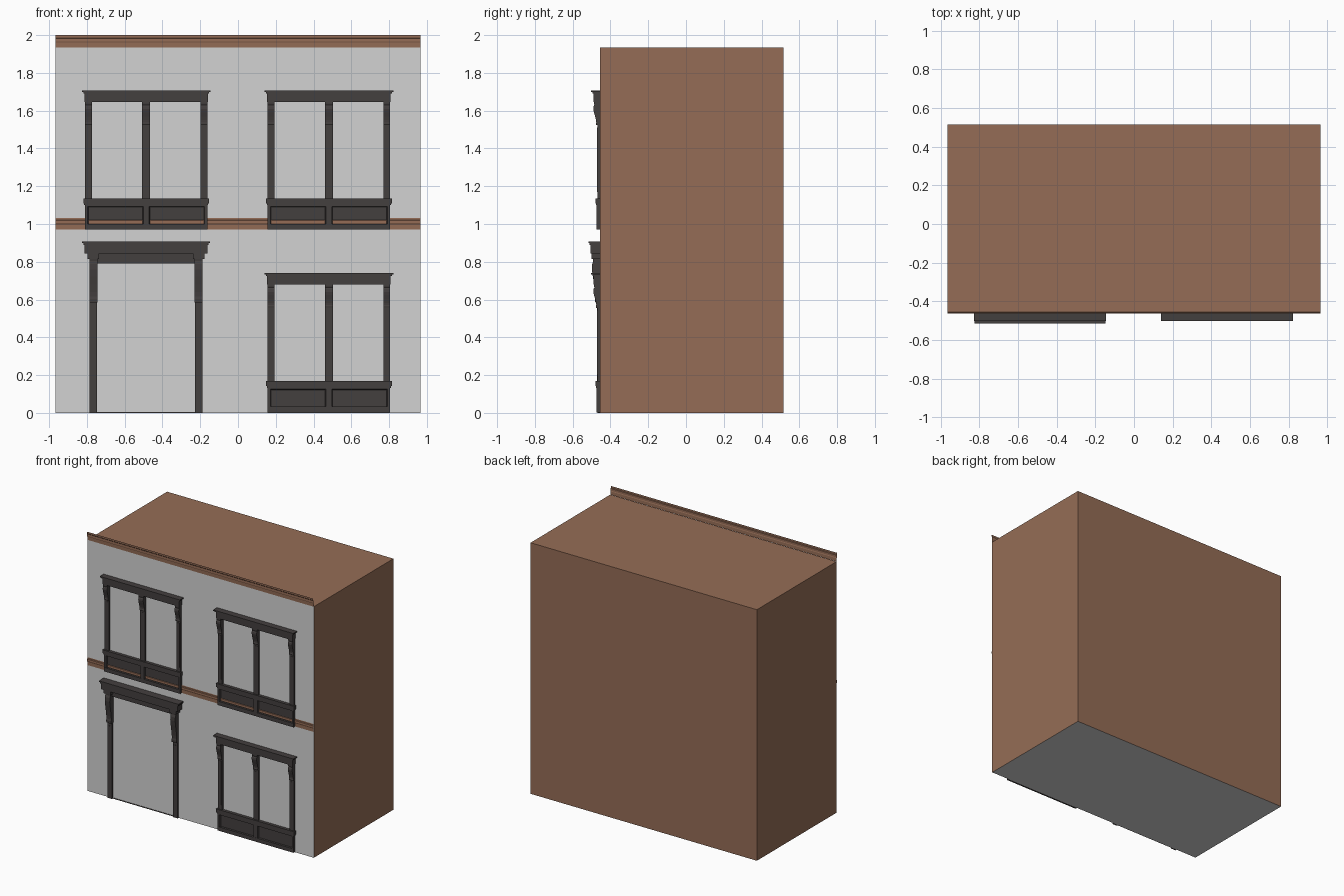
import bpy, bmesh

if "Cube" in bpy.data.objects:
    bpy.data.objects.remove(bpy.data.objects["Cube"])

WALL = -0.455  # y of the facade plane


def material(name, rgb):
    m = bpy.data.materials.new(name)
    m.diffuse_color = (*rgb, 1)
    m.use_nodes = True
    m.node_tree.nodes["Principled BSDF"].inputs["Base Color"].default_value = m.diffuse_color
    return m


GREY = material("facade grey", (0.65, 0.65, 0.65))
BROWN = material("brick brown", (0.30, 0.152, 0.093))
DARK = material("dark trim", (0.057, 0.050, 0.049))


def finish(bm, name, *mats):
    me = bpy.data.meshes.new(name)
    bm.to_mesh(me)
    bm.free()
    for m in mats:
        me.materials.append(m)
    ob = bpy.data.objects.new(name, me)
    bpy.context.collection.objects.link(ob)
    return ob


def add_box(bm, x0, x1, y0, y1, z0, z1):
    verts = bmesh.ops.create_cube(bm, size=1)["verts"]
    for v in verts:
        v.co = ((x0 + x1) / 2 + v.co.x * (x1 - x0),
                (y0 + y1) / 2 + v.co.y * (y1 - y0),
                (z0 + z1) / 2 + v.co.z * (z1 - z0))
    return verts


def boxes(name, specs):
    # stack of wall-mounted blocks: x0, x1, front y, z0, z1
    bm = bmesh.new()
    for x0, x1, y, z0, z1 in specs:
        add_box(bm, x0, x1, y, WALL, z0, z1)
    return finish(bm, name, DARK)


def strip(name, profile, x0, x1, mat, closed):
    # extrude a (y, z) profile along x; open profiles stay as bare sheets
    bm = bmesh.new()
    a = [bm.verts.new((x0, y, z)) for y, z in profile]
    b = [bm.verts.new((x1, y, z)) for y, z in profile]
    n = len(profile)
    for i in range(n if closed else n - 1):
        j = (i + 1) % n
        bm.faces.new((a[i], b[i], b[j], a[j]))
    if closed:
        bm.faces.new(a)
        bm.faces.new(b[::-1])
        bmesh.ops.recalc_face_normals(bm, faces=bm.faces[:])
    return finish(bm, name, mat)


# Building block: grey front and underside, brown elsewhere
bm = bmesh.new()
add_box(bm, -0.965, 0.965, WALL, 0.515, 0, 1.935)
bm.normal_update()
for f in bm.faces:
    f.material_index = 0 if f.normal.y < -0.5 or f.normal.z < -0.5 else 1
finish(bm, "building_block", GREY, BROWN)

# Roof cornice and string course
strip("roof_cornice",
      [(-0.456, 1.935), (-0.457, 1.96), (-0.459, 1.965), (-0.459, 1.982),
       (-0.462, 1.986), (-0.462, 2.0)], -0.965, 0.965, BROWN, False)
strip("string_course",
      [(-0.456, 0.97), (-0.457, 0.995), (-0.459, 1.0), (-0.461, 1.004),
       (-0.461, 1.018), (-0.4575, 1.022), (-0.4575, 1.032)],
      -0.965, 0.965, BROWN, False)

# Scroll bracket profile: (projection from wall, drop below its top)
SCROLL = [(0.0, 0.0), (0.032, 0.0), (0.032, 0.012), (0.030, 0.02),
          (0.035, 0.028), (0.036, 0.042), (0.032, 0.06), (0.026, 0.08),
          (0.021, 0.10), (0.020, 0.112), (0.022, 0.118), (0.021, 0.127),
          (0.0, 0.127)]


def bracket(name, xc, w, top, depth=1.0, drop=1.0):
    prof = [(WALL - p * depth, top - d * drop) for p, d in SCROLL]
    strip(name, prof, xc - w / 2, xc + w / 2, DARK, True)


def window(tag, cx, z):
    # panelled base: two boxes with recessed fronts, plus a plinth rail
    bm = bmesh.new()
    for x0, x1 in ((cx - 0.325, cx), (cx, cx + 0.325)):
        vs = add_box(bm, x0, x1, -0.474, WALL, z + 0.01, z + 0.115 + 0.024)
        bm.normal_update()
        front = [f for f in {f for v in vs for f in v.link_faces}
                 if f.normal.y < -0.5]
        bmesh.ops.inset_region(bm, faces=front, thickness=0.022)
        bmesh.ops.inset_region(bm, faces=front, thickness=0.006, depth=-0.0155)
    add_box(bm, cx - 0.325, cx + 0.325, -0.475, WALL, z, z + 0.03)
    finish(bm, tag + "_base", DARK)
    # sill
    boxes(tag + "_sill", [(cx - 0.333, cx + 0.333, -0.479, z + 0.139, z + 0.165),
                          (cx - 0.328, cx + 0.328, -0.476, z + 0.130, z + 0.139)])
    # posts with scroll brackets
    for side, dx, w in (("left", -0.306, 0.036), ("middle", 0, 0.042),
                        ("right", 0.306, 0.036)):
        x = cx + dx
        boxes(f"{tag}_{side}_post",
              [(x - w / 2, x + w / 2, -0.468, z + 0.16, z + 0.68),
               (x - w / 2 + 0.007, x + w / 2 - 0.007, -0.4705, z + 0.2, z + 0.54)])
        bracket(f"{tag}_{side}_bracket", x, w, z + 0.68)
    # head moulding
    boxes(tag + "_head", [(cx - 0.327, cx + 0.327, -0.490, z + 0.677, z + 0.722),
                          (cx - 0.333, cx + 0.333, -0.495, z + 0.722, z + 0.730),
                          (cx - 0.341, cx + 0.341, -0.502, z + 0.730, z + 0.738)])


window("upper_left_window", -0.486, 0.97)
window("upper_right_window", 0.481, 0.97)
window("lower_right_window", 0.481, 0.003)

# Doorway surround
DC = -0.487
for side, s in (("left", -1), ("right", 1)):
    x = DC + s * 0.279
    boxes(f"door_{side}_post",
          [(x - 0.02, x + 0.02, -0.468, 0, 0.80),
           (x - 0.012, x + 0.012, -0.471, 0.08, 0.56)])
    bracket(f"door_{side}_bracket", x, 0.042, 0.845, 1.2, 2.05)
    boxes(f"door_{side}_bracket_cap",
          [(x - 0.03, x + 0.03, -0.499, 0.815, 0.845)])
boxes("door_frieze", [(DC - 0.298, DC + 0.298, -0.470, 0.792, 0.845)])
boxes("door_head", [(DC - 0.326, DC + 0.326, -0.505, 0.843, 0.888),
                    (DC - 0.332, DC + 0.332, -0.510, 0.888, 0.899),
                    (DC - 0.339, DC + 0.339, -0.515, 0.899, 0.908)])
boxes("door_threshold", [(DC - 0.26, DC + 0.26, -0.459, 0, 0.005)])
